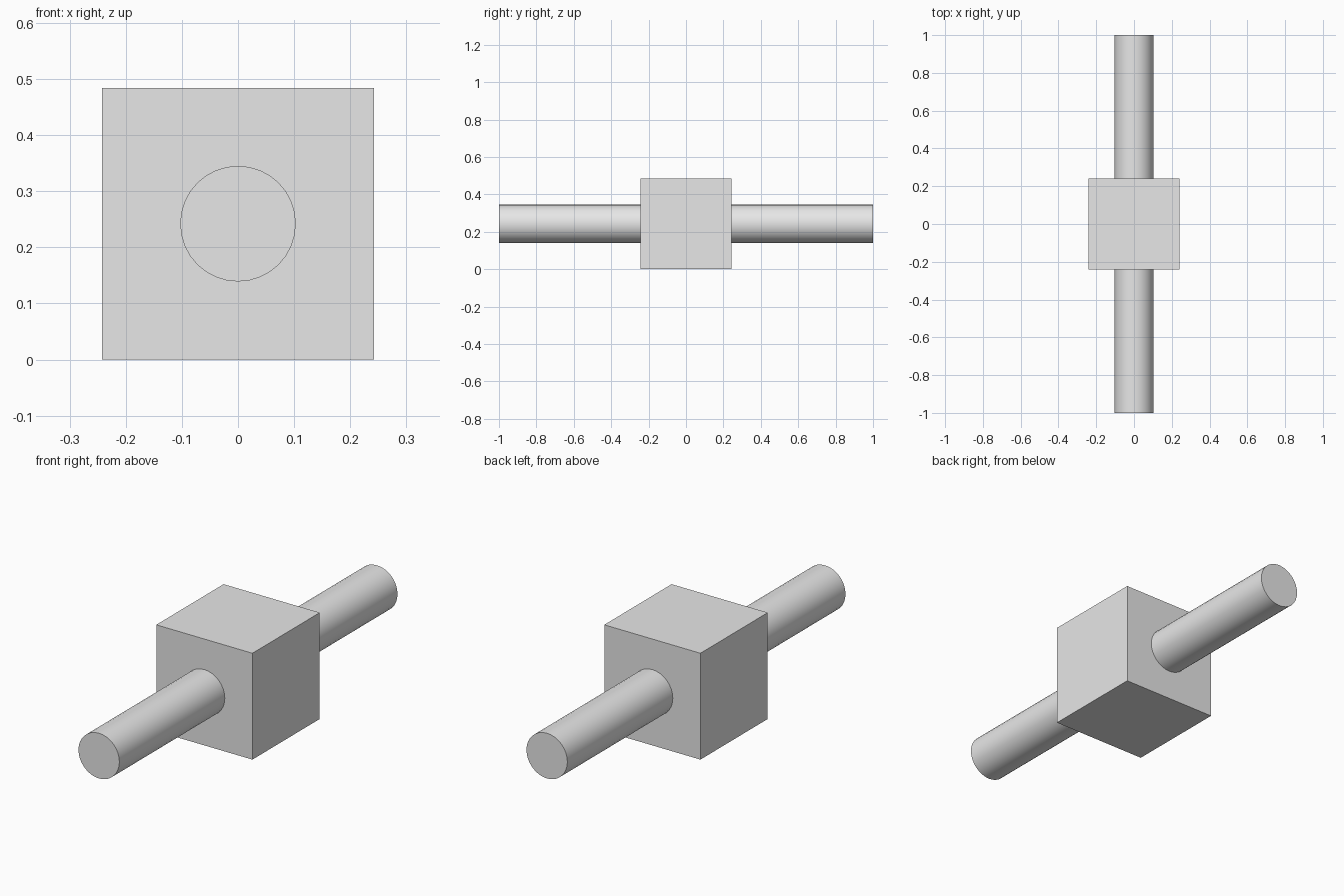
import bpy
import math

# Remove the default cube
default = bpy.data.objects.get("Cube")
if default:
    bpy.data.objects.remove(default, do_unlink=True)

SIDE = 0.484          # block edge length
ROD_RADIUS = 0.103
CENTRE = (0, 0, SIDE / 2)

# Plain grey shared by both parts
grey = bpy.data.materials.new("light_grey")
grey.use_nodes = True
colour = (0.8, 0.8, 0.8, 1)
grey.diffuse_color = colour
grey.node_tree.nodes["Principled BSDF"].inputs["Base Color"].default_value = colour


def finish(name):
    obj = bpy.context.object
    obj.name = obj.data.name = name
    obj.data.materials.append(grey)
    return obj


# Central block
bpy.ops.mesh.primitive_cube_add(size=SIDE, location=CENTRE)
finish("centre_block")

# Round rod running front to back through the block
bpy.ops.mesh.primitive_cylinder_add(
    vertices=32, radius=ROD_RADIUS, depth=2,
    location=CENTRE, rotation=(math.pi / 2, 0, 0))
finish("through_rod")
bpy.ops.object.shade_smooth_by_angle(angle=math.radians(30))
